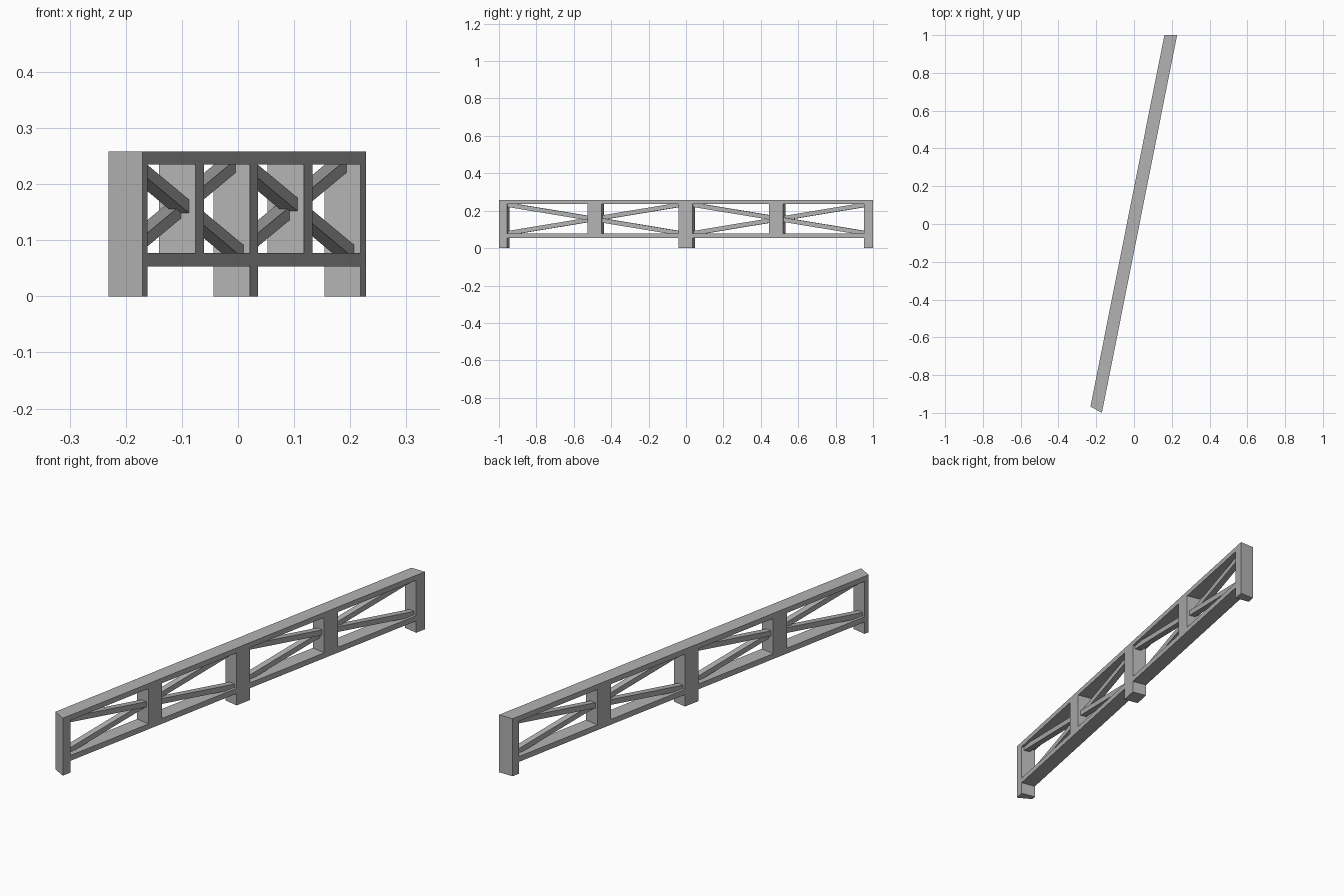
import bpy, bmesh, math
from mathutils import Matrix

cube = bpy.data.objects.get("Cube")
if cube:
    bpy.data.objects.remove(cube, do_unlink=True)

grey = bpy.data.materials.new("plain_grey")
grey.use_nodes = True
colour = (0.45, 0.45, 0.45, 1)
grey.diffuse_color = colour
grey.node_tree.nodes["Principled BSDF"].inputs["Base Color"].default_value = colour

# The fence is laid out along local y, then turned to its diagonal direction
TURN = Matrix.Translation((-0.0045, 0, 0)) @ Matrix.Rotation(-math.atan(0.199), 4, "Z")
HALF = 0.033
TOP, TOP_UNDER = 0.258, 0.235
LOW, LOW_UNDER = 0.077, 0.053


def beam(name, start, end, x=(-HALF, HALF)):
    """Straight beam; start and end give (y on left side, y on right side, z low, z high)."""
    bm = bmesh.new()
    rings = []
    for y_minus, y_plus, low, high in (start, end):
        corners = ((x[0], y_minus, low), (x[1], y_plus, low),
                   (x[1], y_plus, high), (x[0], y_minus, high))
        rings.append([bm.verts.new(c) for c in corners])
    a, b = rings
    bm.faces.new(a)
    bm.faces.new(b[::-1])
    for i in range(4):
        j = (i + 1) % 4
        bm.faces.new((a[i], b[i], b[j], a[j]))
    bmesh.ops.recalc_face_normals(bm, faces=bm.faces[:])
    bm.transform(TURN)
    mesh = bpy.data.meshes.new(name)
    bm.to_mesh(mesh)
    bm.free()
    mesh.materials.append(grey)
    obj = bpy.data.objects.new(name, mesh)
    bpy.context.collection.objects.link(obj)
    return obj


# Mitred ends and square post faces, as y on the two sides
front_end, back_end = (-0.992, -1.0128), (1.0129, 1.0259)
front_in, back_in = (-0.969,) * 2, (0.977,) * 2
mid_a, mid_b = (-0.034,) * 2, (0.042,) * 2

# Top rail and ground posts
beam("top_rail", front_end + (TOP_UNDER, TOP), back_end + (TOP_UNDER, TOP))
for name, a, b in (("front_post", front_end, front_in),
                   ("middle_post", mid_a, mid_b),
                   ("back_post", back_in, back_end)):
    beam(name, a + (0, TOP_UNDER), b + (0, TOP_UNDER))

# Each bay: lower rail, short post and two crossing braces
for bay, a, b, post in (("front", front_in, mid_a, (-0.531, -0.454)),
                        ("back", mid_b, back_in, (0.459, 0.536))):
    beam(bay + "_lower_rail", a + (LOW_UNDER, LOW), b + (LOW_UNDER, LOW))
    p, q = post
    beam(bay + "_short_post", (p, p, LOW, TOP_UNDER), (q, q, LOW, TOP_UNDER))
    upper, lower = (0.220, 0.244), (0.068, 0.092)
    beam(bay + "_falling_brace", a + upper, b + lower, (-0.007, 0.021))
    beam(bay + "_rising_brace", a + lower, b + upper, (-0.021, 0.007))
